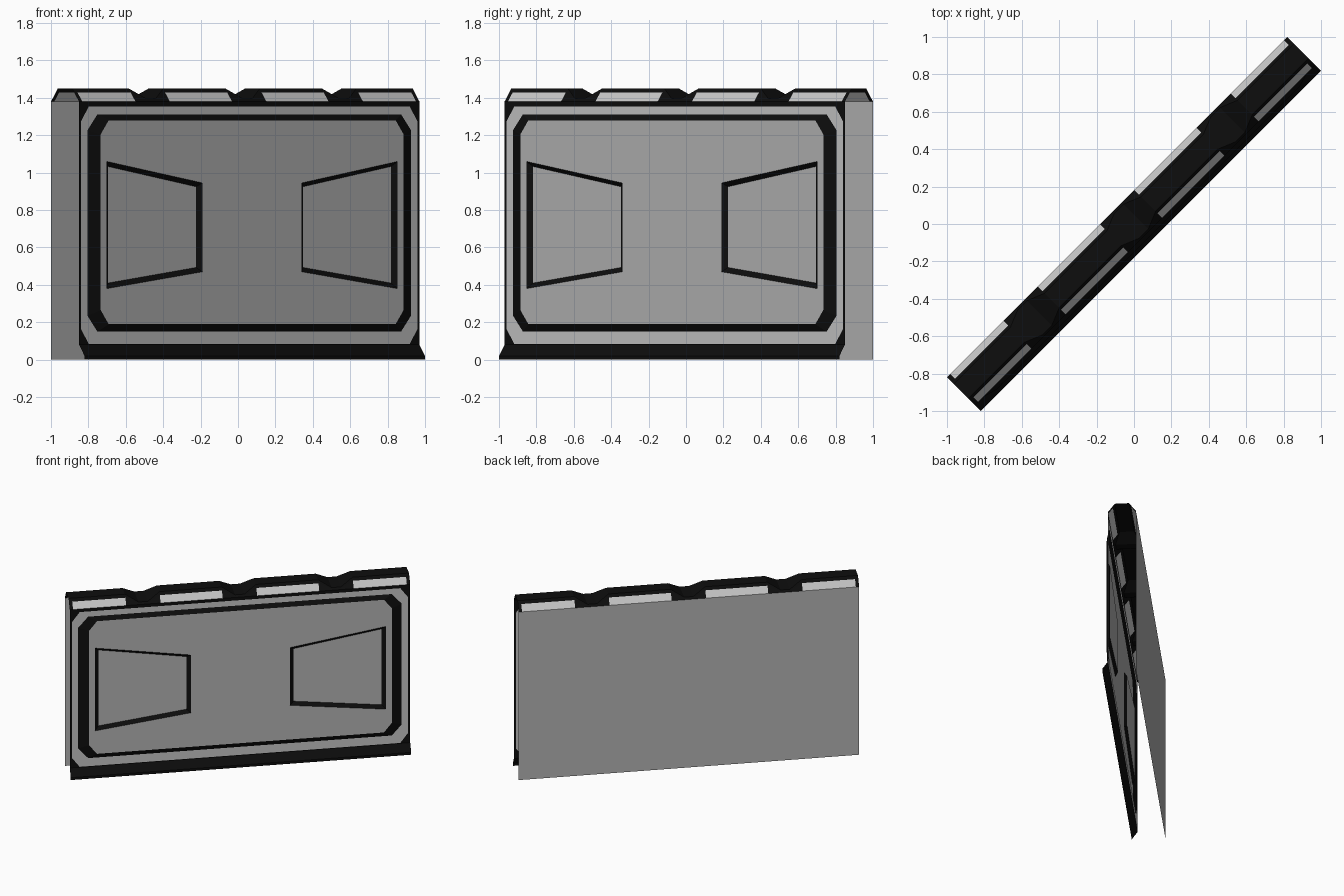
import bpy, bmesh, math
from mathutils import Vector

if "Cube" in bpy.data.objects:
    bpy.data.objects.remove(bpy.data.objects["Cube"])

R = math.sqrt(0.5)
L = 1.287                      # half length of the barrier
MID = -0.021                   # centre of the wall thickness
FACE, BACK = 0.085, -0.127     # front and back planes


def material(name, c):
    m = bpy.data.materials.new(name)
    m.diffuse_color = (c, c, c, 1)
    m.use_nodes = True
    m.node_tree.nodes["Principled BSDF"].inputs["Base Color"].default_value = m.diffuse_color
    return m


MATS = [material("grey_panel", 0.47), material("light_grey_trim", 0.58), material("black_edge", 0.004)]
GREY, LIGHT, BLACK = 0, 1, 2


def place(u, v, z):
    """u runs along the wall, v points out of its front; wall stands at 45 degrees."""
    return Vector(((u + v) * R, (u - v) * R, z))


def finish(name, bm, outward):
    bm.normal_update()
    for f in bm.faces:
        n, c = f.normal, f.calc_center_median()
        nv, cv = (n.x - n.y) * R, (c.x - c.y) * R
        if outward(nv, n.z, cv, c.z) < 0:
            f.normal_flip()
    me = bpy.data.meshes.new(name)
    bm.to_mesh(me)
    bm.free()
    for m in MATS:
        me.materials.append(m)
    ob = bpy.data.objects.new(name, me)
    bpy.context.collection.objects.link(ob)


def loop(bm, pts, v):
    return [bm.verts.new(place(u, v, z)) for u, z in pts]


def bridge(bm, a, b, mat, closed=True):
    for i in range(len(a) if closed else len(a) - 1):
        j = (i + 1) % len(a)
        f = bm.faces.new((a[i], a[j], b[j], b[i]))
        f.material_index = mat


def octagon(hu, z0, z1, cu, cz):
    return [(-hu + cu, z0), (hu - cu, z0), (hu, z0 + cz), (hu, z1 - cz),
            (hu - cu, z1), (-hu + cu, z1), (-hu, z1 - cz), (-hu, z0 + cz)]


def front_out(nv, nz, cv, cz):
    return nv


# front panel: black border, light frame, black bevel, raised panel
bm = bmesh.new()
border = loop(bm, octagon(L, 0.08, 1.38, 0.001, 0.001), FACE)
frame = loop(bm, octagon(1.272, 0.083, 1.355, 0.06, 0.08), FACE)
bevel = loop(bm, octagon(1.223, 0.15, 1.312, 0.075, 0.085), FACE)
panel = loop(bm, octagon(1.145, 0.19, 1.28, 0.06, 0.075), 0.107)
bridge(bm, border, frame, BLACK)
bridge(bm, frame, bevel, LIGHT)
bridge(bm, bevel, panel, BLACK)
loops = [panel]
# two mirrored trapezoid recesses with black walls
for s in (-1, 1):
    outer = loop(bm, [(s * 0.375, 0.47), (s * 1.10, 0.38), (s * 1.10, 1.06), (s * 0.375, 0.945)], 0.107)
    inner = loop(bm, [(s * 0.405, 0.493), (s * 1.07, 0.41), (s * 1.07, 1.033), (s * 0.405, 0.925)], 0.087)
    bridge(bm, outer, inner, BLACK)
    bm.faces.new(inner).material_index = GREY
    loops.append(outer)
edges = [bm.edges.get((l[i], l[(i + 1) % len(l)])) for l in loops for i in range(len(l))]
bmesh.ops.triangle_fill(bm, edges=edges, use_beauty=True, normal=(R, -R, 0))
finish("front_panel", bm, front_out)


def strip(name, profile, mat, outward):
    bm = bmesh.new()
    a, b = ([bm.verts.new(place(u, v, z)) for v, z in profile] for u in (-L, L))
    bridge(bm, a, b, mat, closed=False)
    finish(name, bm, outward)


# foot flange and plain back sheet (ends and underside are open)
strip("foot_flange", [(0.127, 0), (0.127, 0.02), (FACE, 0.08)], BLACK, front_out)
strip("back_sheet", [(BACK, 0), (BACK, 1.38)], GREY, lambda nv, nz, cv, cz: -nv)

# top cap: chamfered coping with three notches
sections = [(-L, 0), (-L + 0.025, 0)]
for n in (-0.73, 0.0, 0.73):
    sections += [(n - 0.13, 0), (n - 0.035, 1), (n + 0.035, 1), (n + 0.13, 0)]
sections += [(L - 0.025, 0), (L, 0)]
bm = bmesh.new()
rows = []
for u, low in sections:
    half = [(0.106, 1.38), (0.100, 1.388), (0.094, 1.396)] if low else \
           [(0.106, 1.38), (0.070, 1.428), (0.055, 1.45)]
    prof = half + [(-w, z) for w, z in reversed(half)]
    rows.append([bm.verts.new(place(u, MID + w, z)) for w, z in prof])
for k in range(len(rows) - 1):
    flat = sections[k][1] == sections[k + 1][1] == 0
    end = k in (0, len(rows) - 2)
    for i in range(5):
        a, b = rows[k], rows[k + 1]
        f = bm.faces.new((a[i], a[i + 1], b[i + 1], b[i]))
        f.material_index = LIGHT if flat and not end and i in (0, 4) else BLACK
finish("top_cap", bm, lambda nv, nz, cv, cz: nz)
